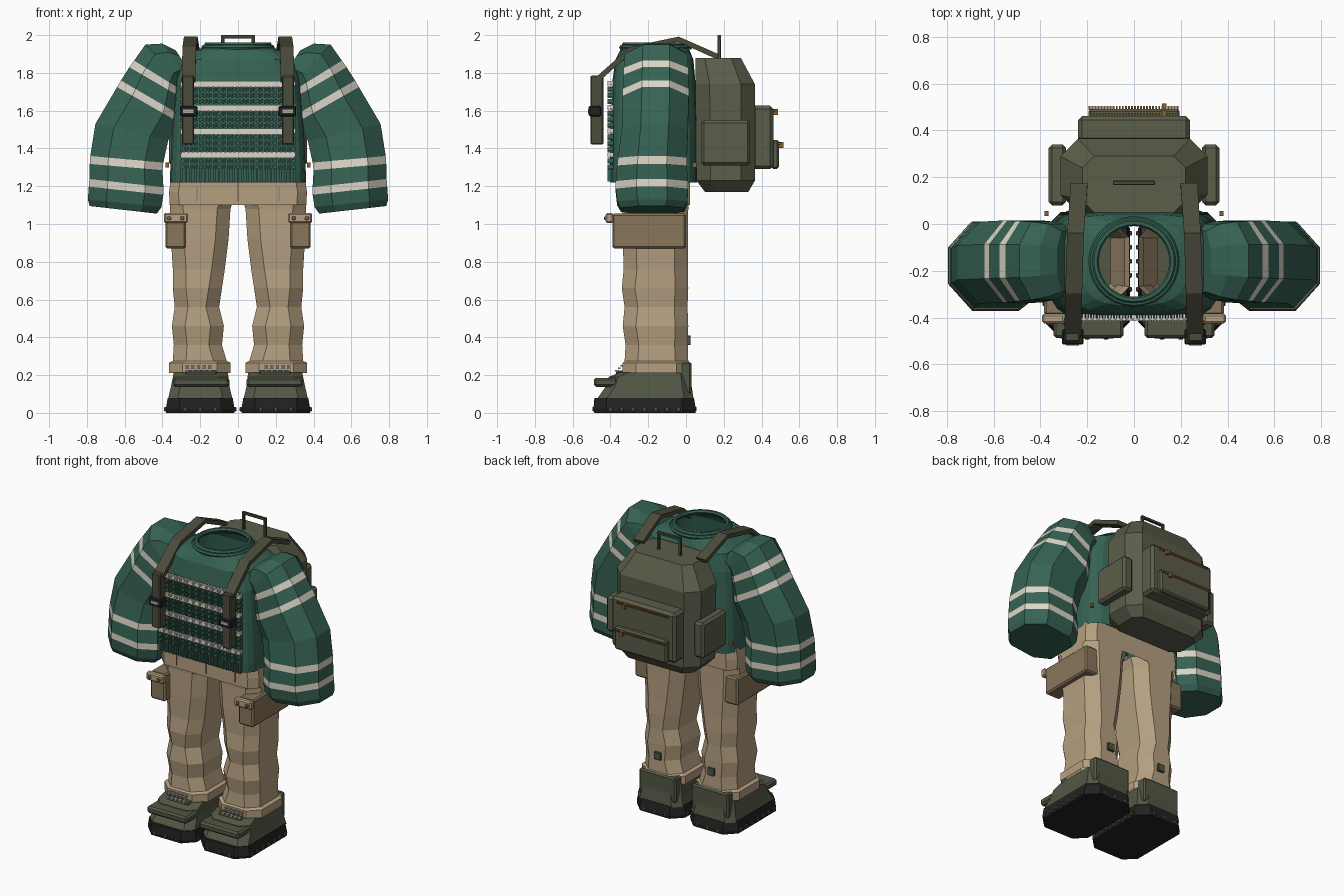
import bpy, bmesh, math
from mathutils import Vector, Matrix

if "Cube" in bpy.data.objects:
    bpy.data.objects.remove(bpy.data.objects["Cube"])


def material(name, r, g, b):
    m = bpy.data.materials.new(name)
    m.use_nodes = True
    m.diffuse_color = (r, g, b, 1)
    m.node_tree.nodes["Principled BSDF"].inputs["Base Color"].default_value = (r, g, b, 1)
    return m


GREEN = material("knit green", .037, .125, .088)
CREAM = material("cream stripe", .72, .67, .58)
KHAKI = material("khaki cloth", .46, .35, .215)
BROWN = material("pocket brown", .25, .18, .105)
OLIVE = material("pack olive", .105, .11, .068)
STRAP = material("strap olive", .07, .07, .044)
BOOT = material("boot olive", .085, .095, .058)
BLACK = material("rubber black", .016, .016, .016)
BRASS = material("brass zip", .25, .12, .025)
STEEL = material("lace grey", .4, .4, .4)


def finish(bm, name, mats):
    bmesh.ops.recalc_face_normals(bm, faces=bm.faces[:])
    me = bpy.data.meshes.new(name)
    bm.to_mesh(me)
    bm.free()
    for m in mats:
        me.materials.append(m)
    ob = bpy.data.objects.new(name, me)
    bpy.context.collection.objects.link(ob)
    return ob


def loft(name, rings, mats, caps=True, accents=(), side=1):
    """Skin a list of rings; segments listed in accents take the second material."""
    bm = bmesh.new()
    vs = [[bm.verts.new((p[0] * side, p[1], p[2])) for p in r] for r in rings]
    n = len(rings[0])
    for k, (a, b) in enumerate(zip(vs, vs[1:])):
        for i in range(n):
            f = bm.faces.new((a[i], a[(i + 1) % n], b[(i + 1) % n], b[i]))
            f.material_index = 1 if k in accents else 0
    if caps:
        bm.faces.new(vs[0][::-1])
        bm.faces.new(vs[-1])
    return finish(bm, name, mats)


def boxes(name, spans, mat, bevel=0, side=1):
    """One object made of boxes given as (x0, x1, y0, y1, z0, z1)."""
    bm = bmesh.new()
    for x0, x1, y0, y1, z0, z1 in spans:
        mid = Vector(((x0 + x1) / 2 * side, (y0 + y1) / 2, (z0 + z1) / 2))
        size = Matrix.Diagonal((x1 - x0, y1 - y0, z1 - z0, 1))
        bmesh.ops.create_cube(bm, size=1, matrix=Matrix.Translation(mid) @ size)
    if bevel:
        bmesh.ops.bevel(bm, geom=bm.edges[:], offset=bevel, segments=1, affect='EDGES')
    return finish(bm, name, [mat])


def cut_rect(z, x0, x1, y0, y1, c):
    """Rectangle with cut corners, lying flat at height z."""
    return [(x0 + c, y0, z), (x1 - c, y0, z), (x1, y0 + c, z), (x1, y1 - c, z),
            (x1 - c, y1, z), (x0 + c, y1, z), (x0, y1 - c, z), (x0, y0 + c, z)]


def oval(z, hx, y0, y1, power, n=24):
    """Squared oval; power 1 is an ellipse, smaller is boxier."""
    pts = []
    for i in range(n):
        a = math.tau * (i + .5) / n
        c, s = math.cos(a), math.sin(a)
        pts.append((math.copysign(abs(c) ** power, c) * hx,
                    (y0 + y1) / 2 + math.copysign(abs(s) ** power, s) * (y1 - y0) / 2, z))
    return pts


def band(name, path, width, thick, mat, side=1):
    """Flat strap that follows a path in the yz plane."""
    rings = []
    for i, (x, y, z) in enumerate(path):
        a, b = path[max(i - 1, 0)], path[min(i + 1, len(path) - 1)]
        t = Vector((0, b[1] - a[1], b[2] - a[2])).normalized()
        dy, dz = -t.z * thick / 2, t.y * thick / 2
        rings.append([(x + sx * width / 2, y + sn * dy, z + sn * dz)
                      for sx, sn in ((-1, -1), (1, -1), (1, 1), (-1, 1))])
    return loft(name, rings, [mat], side=side)


# Sweater body, open at the neck and the hem
loft("sweater_body", [
    oval(1.22, .36, -.40, .06, .4), oval(1.28, .36, -.405, .06, .4),
    oval(1.5, .35, -.40, .06, .4), oval(1.76, .33, -.39, .05, .4),
    oval(1.87, .30, -.375, .04, .45), oval(1.92, .23, -.35, .02, .7),
    oval(1.94, .165, -.325, .005, 1)], [GREEN], caps=False)
for r, z in ((.18, 1.935), (.165, 1.95)):
    bpy.ops.mesh.primitive_torus_add(major_segments=28, minor_segments=6, major_radius=r,
                                     minor_radius=.014, location=(0, -.16, z))
    bpy.context.object.name = "collar_ring"
    bpy.context.object.data.materials.append(GREEN)

# Ribbed hem and knitted chest panel
boxes("hem_ribs", [(x * .025 - .006, x * .025 + .006, -.415, -.395, 1.225, 1.29)
                   for x in range(-12, 13)], GREEN)
stripes = [1.742, 1.615, 1.49, 1.365]
boxes("chest_stripes", [(-.3, .3, -.411, -.402, z - .016, z + .016) for z in stripes], CREAM)
green_knit, cream_knit = [], []
for row in range(15):
    z = 1.302 + row * .0315
    on_stripe = any(abs(z - s) < .016 for s in stripes)
    for col in range(-12, 13):
        x = col * .0245
        for lean in (-1, 1):
            xc = x + lean * .0055
            zc = z + lean * .003
            (cream_knit if on_stripe else green_knit).append(
                (xc - .0045, xc + .0045, -.415, -.385, zc - .011, zc + .011))
boxes("knit_stitches_green", green_knit, GREEN)
boxes("knit_stitches_cream", cream_knit, CREAM)

# Sleeves: inner x, inner z, outer x, outer z, front y, back y
sleeve = [
    (.25, 1.80, .33, 1.92, -.29, -.03), (.27, 1.77, .40, 1.955, -.31, 0),
    (.29, 1.75, .49, 1.95, -.325, .01),
    (.30, 1.71, .55, 1.865, -.33, .012), (.30, 1.67, .575, 1.83, -.33, .012),
    (.31, 1.58, .62, 1.76, -.335, .015), (.315, 1.54, .64, 1.725, -.335, .015),
    (.37, 1.44, .755, 1.53, -.34, .01),
    (.395, 1.325, .782, 1.36, -.36, .005), (.40, 1.285, .785, 1.318, -.365, .005),
    (.395, 1.195, .787, 1.238, -.372, .01), (.395, 1.155, .79, 1.198, -.372, .01),
    (.405, 1.09, .795, 1.13, -.365, .008), (.43, 1.055, .785, 1.095, -.345, -.01)]
outline = ((1, -.42), (.5, -1), (-.5, -1), (-1, -.6), (-1, .6), (-.5, 1), (.5, 1), (1, .42))
sleeve_rings = []
for ax, az, bx, bz, y0, y1 in sleeve:
    sleeve_rings.append([((ax + bx) / 2 + u * (bx - ax) / 2, (y0 + y1) / 2 + v * (y1 - y0) / 2,
                          (az + bz) / 2 + u * (bz - az) / 2) for u, v in outline])

# Trousers: height, inner x, outer x, front y, back y
leg = [(.21, .04, .365, -.335, .02), (.265, .04, .365, -.335, .02), (.275, .06, .345, -.325, .012),
       (.36, .085, .34, -.32, .01), (.46, .075, .35, -.335, .012), (.56, .10, .335, -.325, .008),
       (.66, .085, .345, -.34, .012), (.76, .07, .345, -.33, .01), (.92, .05, .355, -.335, .01),
       (1.08, .04, .36, -.335, .012), (1.14, .02, .362, -.34, .015)]
loft("trouser_hips", [cut_rect(z, -x, x, -.345, .02, .05)
                      for z, x in ((1.1, .362), (1.17, .365), (1.24, .355))], [KHAKI], caps=False)
boxes("trouser_fly", [(-.004, .004, -.349, -.343, 1.12, 1.22)], BROWN)

# Boot upper: height, inner x, outer x, front y, back y
upper = [(.075, .03, .37, -.47, .04), (.14, .045, .355, -.425, .03),
         (.19, .05, .345, -.41, .025), (.215, .055, .34, -.35, .02)]

for s, w in ((1, "left_"), (-1, "right_")):
    loft(w + "sleeve", sleeve_rings, [GREEN, CREAM], accents=(3, 5, 8, 10), side=s)
    loft(w + "trouser_leg", [cut_rect(*r, .07) for r in leg], [KHAKI], caps=False, side=s)
    boxes(w + "calf_patch", [(.175, .225, .005, .025, .36, .41)], BOOT, .003, s)
    boxes(w + "hip_crease", [(.215, .221, -.349, -.343, 1.12, 1.2)], BROWN, side=s)

    # Thigh pocket with flap and studs
    boxes(w + "thigh_pocket", [(.275, .385, -.39, 0, .87, 1.055)], BROWN, .01, s)
    boxes(w + "pocket_flap", [(.265, .393, -.425, -.385, 1.005, 1.058)], KHAKI, .008, s)
    boxes(w + "flap_studs", [(x - .01, x + .01, -.433, -.42, 1.02, 1.04)
                             for x in (.295, .365)], BROWN, .003, s)

    # Boots
    loft(w + "sole", [cut_rect(0, .02, .38, -.485, .05, .07), cut_rect(.02, .018, .382, -.49, .052, .07),
                      cut_rect(.08, .028, .372, -.485, .042, .065)], [BLACK], side=s)
    loft(w + "boot", [cut_rect(*r, .05) for r in upper], [BOOT], side=s)
    boxes(w + "toe_strap", [(.045, .345, -.488, -.36, .138, .186)], BOOT, .012, s)
    boxes(w + "heel_guard", [(.06, .335, -.04, .028, .1, .27)], BOOT, .01, s)
    boxes(w + "boot_tongue", [(.11, .28, -.37, -.32, .19, .225)], BOOT, .008, s)
    laces = [(.14 + i * .03, .158 + i * .03, -.375 + j * .014, -.36 + j * .014,
              .218 + j * .014, .226 + j * .014) for i in range(5) for j in range(3)]
    boxes(w + "laces", laces, STEEL, side=s)
    studs = [(x - .009, x + .009, y - .01, y + .01, .008, .032)
             for x in (.018, .382) for y in [-.4 + i * .06 for i in range(7)]]
    studs += [(x - .01, x + .01, y - .008, y + .008, .008, .032)
              for x in (.12, .2, .28) for y in (-.487, .048)]
    boxes(w + "sole_studs", studs, BOOT, .003, s)

    # Shoulder strap, padded chest end and buckle
    band(w + "shoulder_strap", [(.262, -.475, 1.76), (.258, -.29, 1.925), (.25, -.04, 1.978),
                                (.235, .17, 1.885)], .072, .028, STRAP, s)
    boxes(w + "chest_strap", [(.232, .296, -.505, -.438, 1.42, 1.785)], STRAP, .006, s)
    boxes(w + "buckle", [(.215, .308, -.515, -.45, 1.57, 1.625)], BLACK, .006, s)
    boxes(w + "buckle_bar", [(.235, .29, -.52, -.512, 1.588, 1.606)], STEEL, side=s)

    # Pack side pocket
    boxes(w + "side_pocket", [(.29, .365, .08, .34, 1.31, 1.55)], OLIVE, .015, s)
    boxes(w + "pack_toggle", [(.365, .383, .035, .055, 1.3, 1.325)], BRASS, side=s)

# Backpack
loft("backpack", [cut_rect(1.17, -.25, .25, .10, .33, .05), cut_rect(1.23, -.31, .31, .055, .365, .075),
                  cut_rect(1.74, -.315, .315, .05, .365, .075), cut_rect(1.88, -.22, .22, .05, .29, .05)],
     [OLIVE])
boxes("rear_pocket", [(-.24, .24, .35, .462, 1.29, 1.628)], OLIVE, .018)
boxes("rear_lower_pocket", [(-.195, .195, .45, .492, 1.292, 1.445)], OLIVE, .01)
for name, y, z in (("upper_zip", .462, 1.6), ("lower_zip", .492, 1.425)):
    boxes(name, [(-.195 + i * .013, -.187 + i * .013, y - .005, y + .012, z - .005, z + .007)
                 for i in range(30)], BRASS)
    boxes(name + "_pull", [(.12, .138, y, y + .024, z - .022, z + .008)], BRASS)
boxes("carry_handle", [(-.09, -.072, .167, .185, 1.87, 1.985), (.072, .09, .167, .185, 1.87, 1.985),
                       (-.09, .09, .167, .185, 1.982, 2.0)], STRAP, .003)
